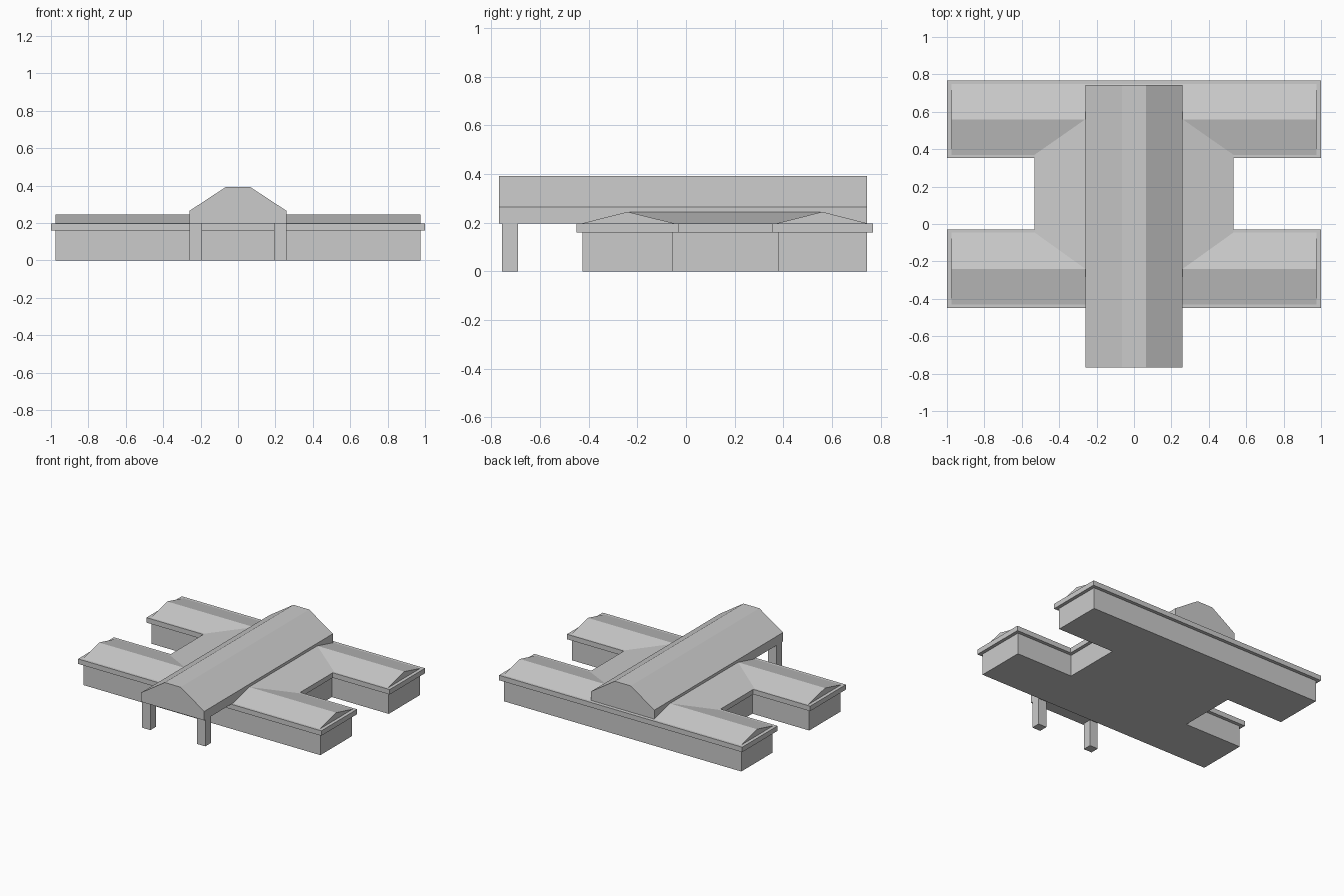
import bpy
import bmesh
from mathutils import Vector

if "Cube" in bpy.data.objects:
    bpy.data.objects.remove(bpy.data.objects["Cube"])


def extrude_profile(name, points, direction):
    """Closed solid made by sweeping a planar outline along a vector."""
    bm = bmesh.new()
    face = bm.faces.new([bm.verts.new(p) for p in points])
    result = bmesh.ops.extrude_face_region(bm, geom=[face])
    moved = [g for g in result["geom"] if isinstance(g, bmesh.types.BMVert)]
    bmesh.ops.translate(bm, verts=moved, vec=Vector(direction))
    bmesh.ops.recalc_face_normals(bm, faces=bm.faces)
    mesh = bpy.data.meshes.new(name)
    bm.to_mesh(mesh)
    bm.free()
    obj = bpy.data.objects.new(name, mesh)
    bpy.context.collection.objects.link(obj)
    return obj


def mirrored(half):
    """Complete a right-hand (x, other) outline with its mirror image."""
    return half + [(-x, v) for x, v in reversed(half)]


def h_plan(name, inset, z0, z1):
    """H-shaped floor plan, shrunk by the inset."""
    d = inset
    wing, core = 1 - d, 0.532 - d
    half = [(wing, -0.45 + d), (wing, -0.03 - d), (core, -0.03 - d),
            (core, 0.353 + d), (wing, 0.353 + d), (wing, 0.768 - d)]
    extrude_profile(name, [(x, y, z0) for x, y in mirrored(half)], (0, 0, z1 - z0))


# Walls and overhanging eaves
h_plan("walls", 0.025, 0, 0.16)
h_plan("eaves", 0, 0.16, 0.197)

# Gabled wing roofs
for name, y0, ridge, y1 in (("front_wing_roof", -0.43, -0.24, -0.045),
                            ("back_wing_roof", 0.37, 0.56, 0.748)):
    outline = [(-0.975, y0, 0.197), (-0.975, ridge, 0.245), (-0.975, y1, 0.197)]
    extrude_profile(name, outline, (1.95, 0, 0))

# Low link roof joining the two wings
link = mirrored([(0.532, 0.197), (0.26, 0.245)])
extrude_profile("link_roof", [(x, -0.24, z) for x, z in link], (0, 0.80, 0))

# Tall central hall roof, projecting forward as a porch
hall = mirrored([(0.26, 0.198), (0.26, 0.265), (0.065, 0.393)])
extrude_profile("hall_roof", [(x, -0.768, z) for x, z in hall], (0, 1.511, 0))

# Porch posts
for side, x in (("left", -0.26), ("right", 0.192)):
    base = [(x, -0.755, 0), (x + 0.068, -0.755, 0),
            (x + 0.068, -0.69, 0), (x, -0.69, 0)]
    extrude_profile(side + "_porch_post", base, (0, 0, 0.198))
